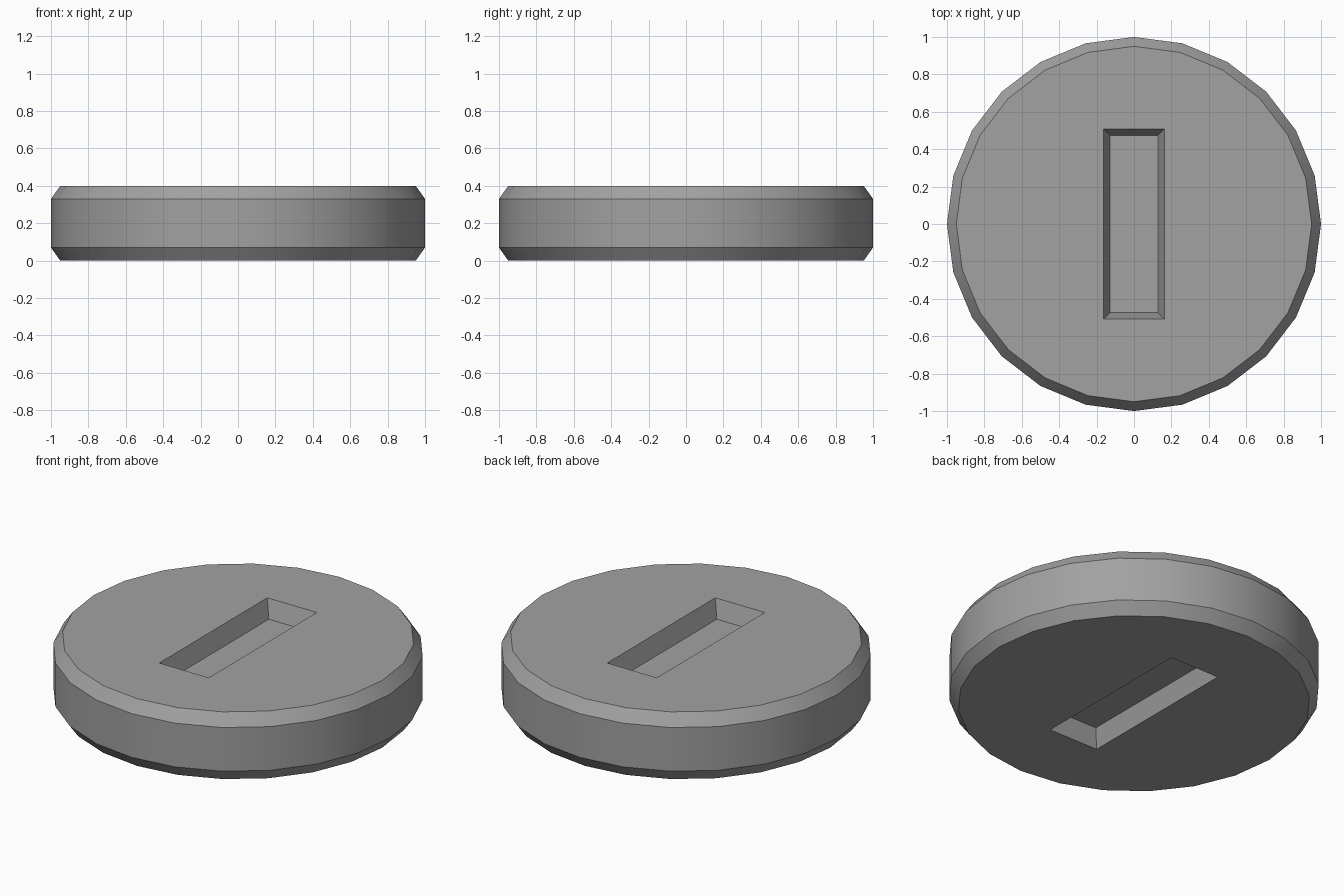
import bpy, bmesh, math

if "Cube" in bpy.data.objects:
    bpy.data.objects.remove(bpy.data.objects["Cube"], do_unlink=True)

SEGMENTS = 24
HEIGHT = 0.4
SLOT_DEPTH = 0.105
OVERSHOOT = 0.05

grey = bpy.data.materials.new("plain_grey")
grey.use_nodes = True
colour = (0.36, 0.36, 0.36, 1)
grey.diffuse_color = colour
grey.node_tree.nodes["Principled BSDF"].inputs["Base Color"].default_value = colour


def loft(name, rings):
    """Closed solid skinned through a stack of matching rings, bottom to top."""
    bm = bmesh.new()
    loops = [[bm.verts.new(p) for p in ring] for ring in rings]
    for low, high in zip(loops, loops[1:]):
        for i in range(len(low)):
            j = (i + 1) % len(low)
            bm.faces.new((low[i], low[j], high[j], high[i]))
    bm.faces.new(loops[0][::-1])
    bm.faces.new(loops[-1])
    bmesh.ops.recalc_face_normals(bm, faces=bm.faces)
    mesh = bpy.data.meshes.new(name)
    bm.to_mesh(mesh)
    bm.free()
    mesh.materials.append(grey)
    obj = bpy.data.objects.new(name, mesh)
    bpy.context.collection.objects.link(obj)
    return obj


def circle(radius, z):
    angles = [math.tau * i / SEGMENTS for i in range(SEGMENTS)]
    return [(radius * math.cos(a), radius * math.sin(a), z) for a in angles]


def rectangle(x, y, z):
    return [(-x, -y, z), (x, -y, z), (x, y, z), (-x, y, z)]


# Disc with chamfered rims
profile = [(0.95, 0), (1, 0.07), (1, HEIGHT - 0.07), (0.95, HEIGHT)]
disc = loft("slotted_disc", [circle(r, z) for r, z in profile])

# Tapered slot in each flat face
taper = 0.035 / SLOT_DEPTH
for side, surface, outward in (("top", HEIGHT, 1), ("bottom", 0, -1)):
    rings = []
    for offset in (-SLOT_DEPTH, OVERSHOOT):
        grow = taper * offset
        rings.append(rectangle(0.163 + grow, 0.508 + grow, surface + outward * offset))
    cutter = loft(side + "_slot_cutter", rings)
    cutter.hide_render = True
    cut = disc.modifiers.new(side + "_slot", 'BOOLEAN')
    cut.operation = 'DIFFERENCE'
    cut.solver = 'EXACT'
    cut.object = cutter
    bpy.context.view_layer.objects.active = disc
    bpy.ops.object.modifier_apply(modifier=cut.name)
    bpy.data.objects.remove(cutter, do_unlink=True)

# Smooth around the rim, sharp at chamfers and slots
bpy.ops.object.select_all(action='DESELECT')
disc.select_set(True)
bpy.context.view_layer.objects.active = disc
bpy.ops.object.shade_smooth_by_angle(angle=math.radians(30))
